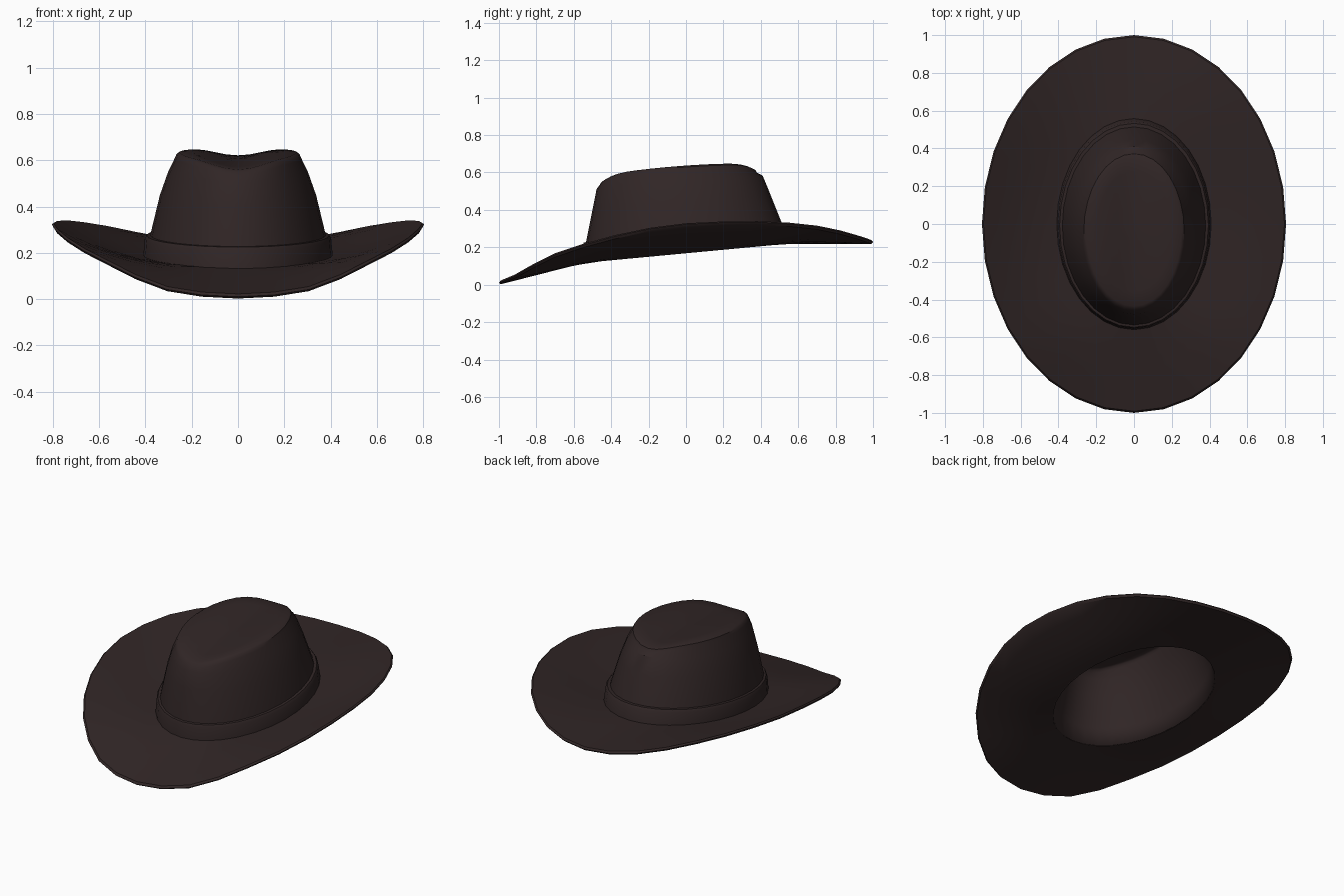
import bpy, bmesh, math

SIDES = 32

cube = bpy.data.objects.get("Cube")
if cube:
    bpy.data.objects.remove(cube, do_unlink=True)

felt = bpy.data.materials.new("dark_brown_felt")
felt.use_nodes = True
COLOR = (0.03, 0.019, 0.019, 1)
felt.diffuse_color = COLOR
felt.node_tree.nodes["Principled BSDF"].inputs["Base Color"].default_value = COLOR


def ellipse(rx, front, back, height):
    """Ring around z, starting at the front; height is a function of x, y."""
    cy, ry = (front + back) / 2, (back - front) / 2
    ring = []
    for k in range(SIDES):
        a = 2 * math.pi * k / SIDES
        x, y = rx * math.sin(a), cy - ry * math.cos(a)
        ring.append((x, y, height(x, y)))
    return ring


def tilted(z, slope=0.094):
    return lambda x, y: z + slope * y


def loft(name, rings, cap=None, loop=False):
    bm = bmesh.new()
    rows = [[bm.verts.new(p) for p in r] for r in rings]
    pairs = list(zip(rows, rows[1:]))
    if loop:
        pairs.append((rows[-1], rows[0]))
    for a, b in pairs:
        for i in range(SIDES):
            j = (i + 1) % SIDES
            bm.faces.new((a[i], a[j], b[j], b[i]))
    if cap:
        tip = bm.verts.new(cap)
        for i in range(SIDES):
            bm.faces.new((rows[-1][i], rows[-1][(i + 1) % SIDES], tip))
    bmesh.ops.recalc_face_normals(bm, faces=bm.faces)
    mesh = bpy.data.meshes.new(name)
    bm.to_mesh(mesh)
    bm.free()
    mesh.materials.append(felt)
    obj = bpy.data.objects.new(name, mesh)
    bpy.context.collection.objects.link(obj)
    bpy.ops.object.select_all(action="DESELECT")
    obj.select_set(True)
    bpy.context.view_layer.objects.active = obj
    bpy.ops.object.shade_smooth_by_angle(angle=math.radians(35))
    return obj


# Brim: rim heights from front to back, curled up at the sides
RIM = [.02, .028, .052, .105, .168, .22, .268, .308, .333,
       .342, .344, .335, .318, .292, .265, .246, .238]


def brim_ring(t, lift):
    """Ring at t = 0 (opening) to 1 (rim), lifted above the underside."""
    rx, ry = 0.395 + 0.41 * t, 0.54 + 0.46 * t
    ring = []
    for k in range(SIDES):
        a = 2 * math.pi * k / SIDES
        inner = 0.168 - 0.094 * 0.54 * math.cos(a)
        outer = RIM[min(k, SIDES - k)] - 0.02
        bend = t ** (1 + 0.5 * math.sin(a) ** 2)
        ring.append((rx * math.sin(a), -ry * math.cos(a),
                     inner + (outer - inner) * bend + lift))
    return ring


steps = [0, 0.2, 0.4, 0.6, 0.8, 0.98]
brim = loft("brim", [brim_ring(t, 0) for t in steps] + [brim_ring(1, 0.01)]
            + [brim_ring(t, 0.02) for t in reversed(steps)], loop=True)


# Crown: tapered wall, rounded shoulder and a roof creased front to back
def roof(x, y):
    dip = 0.028 * math.cos(math.pi * x / 0.4) ** 2 if abs(x) < 0.2 else 0
    return 0.637 + 0.07 * y - 0.1 * y * y - dip


walls = [
    ellipse(0.397, -0.545, 0.545, tilted(0.17)),
    ellipse(0.38, -0.535, 0.515, tilted(0.275)),
    ellipse(0.338, -0.498, 0.45, tilted(0.45, 0.08)),
    ellipse(0.303, -0.478, 0.41, tilted(0.55, 0.08)),
    ellipse(0.273, -0.463, 0.38, lambda x, y: roof(x, y) - 0.024),
    ellipse(0.266, -0.452, 0.372, lambda x, y: roof(x, y) - 0.008),
]
MID = -0.04
top = [ellipse(0.252 * s, MID - 0.395 * s, MID + 0.395 * s, roof)
       for s in (1, 0.8, 0.6, 0.4, 0.2)]
crown = loft("crown", walls + top, cap=(0, MID, roof(0, MID)))
shell = crown.modifiers.new("thickness", "SOLIDIFY")
shell.thickness = 0.01
shell.offset = -1

# Band around the base of the crown
loft("hat_band", [
    ellipse(0.392, -0.54, 0.54, tilted(0.178)),
    ellipse(0.41, -0.56, 0.56, tilted(0.178)),
    ellipse(0.403, -0.553, 0.543, tilted(0.262)),
    ellipse(0.394, -0.547, 0.533, tilted(0.276)),
    ellipse(0.375, -0.531, 0.511, tilted(0.278)),
], loop=True)
